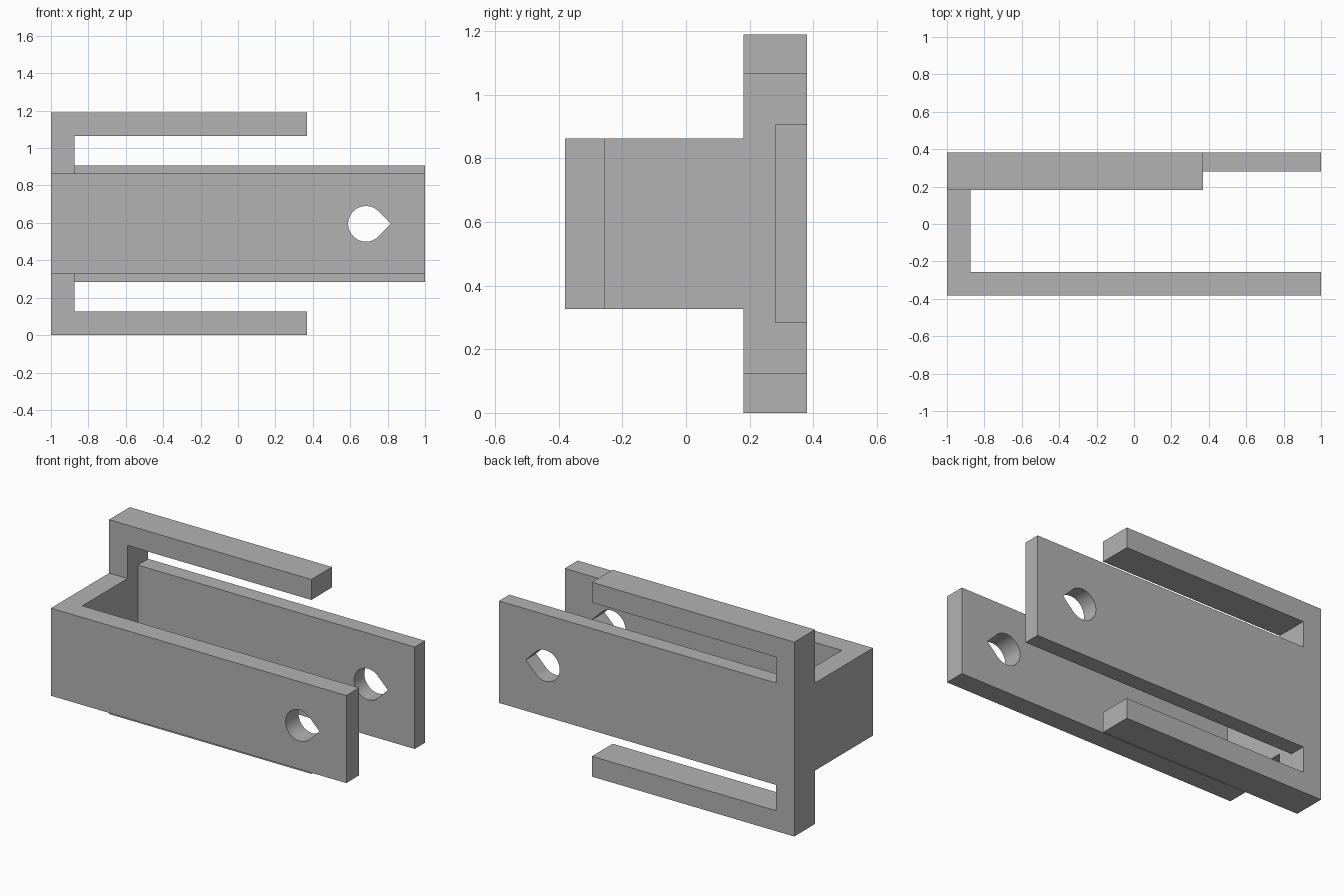
import bpy, bmesh, math

cube = bpy.data.objects.get("Cube")
if cube:
    bpy.data.objects.remove(cube, do_unlink=True)

grey = bpy.data.materials.new("plain_grey")
grey.use_nodes = True
grey.diffuse_color = (0.45, 0.45, 0.45, 1)
grey.node_tree.nodes["Principled BSDF"].inputs["Base Color"].default_value = grey.diffuse_color

HALF_Y = 0.381
WALL = 0.125
MID = 0.595          # height of the symmetry plane
INNER = -1 + WALL    # inner side of the end wall


def prism(name, outline, to_low, to_high):
    """Solid between two copies of a 2D outline."""
    bm = bmesh.new()
    low = [bm.verts.new(to_low(a, b)) for a, b in outline]
    high = [bm.verts.new(to_high(a, b)) for a, b in outline]
    bm.faces.new(low)
    bm.faces.new(high)
    n = len(outline)
    for i in range(n):
        j = (i + 1) % n
        bm.faces.new((low[i], low[j], high[j], high[i]))
    bmesh.ops.recalc_face_normals(bm, faces=bm.faces)
    mesh = bpy.data.meshes.new(name)
    bm.to_mesh(mesh)
    bm.free()
    mesh.materials.append(grey)
    obj = bpy.data.objects.new(name, mesh)
    bpy.context.collection.objects.link(obj)
    return obj


def along_y(name, outline, y0, y1):
    return prism(name, outline, lambda x, z: (x, y0, z), lambda x, z: (x, y1, z))


def along_z(name, outline, z0, z1):
    return prism(name, outline, lambda x, y: (x, y, z0), lambda x, y: (x, y, z1))


def combine(target, other, operation):
    mod = target.modifiers.new(operation.lower(), 'BOOLEAN')
    mod.operation = operation
    mod.solver = 'EXACT'
    mod.object = other
    bpy.context.view_layer.objects.active = target
    bpy.ops.object.modifier_apply(modifier=mod.name)
    bpy.data.objects.remove(other, do_unlink=True)


# Front plate and end wall, an L in plan reaching the back
front = -HALF_Y
bracket = along_z("clip_bracket", [
    (-1, front), (1, front), (1, front + WALL), (INNER, front + WALL),
    (INNER, HALF_Y), (-1, HALF_Y)], MID - 0.268, MID + 0.268)

# Upright with two side arms, a C in elevation
arm_end = 0.37
top = 2 * MID
arms = along_y("side_arms", [
    (-1, 0), (arm_end, 0), (arm_end, WALL), (INNER, WALL),
    (INNER, top - WALL), (arm_end, top - WALL), (arm_end, top), (-1, top)],
    HALF_Y - 0.2, HALF_Y)
combine(bracket, arms, 'UNION')

# Thin back plate
low, high = MID - 0.312, MID + 0.312
back = along_y("back_plate", [(-1, low), (1, low), (1, high), (-1, high)],
               HALF_Y - 0.1, HALF_Y)
combine(bracket, back, 'UNION')

# Teardrop hole through both plates, pointing to the open end
hole_x, radius, steps = 0.684, 0.095, 48
drop = [(hole_x + radius * math.sqrt(2), MID)]
for i in range(steps + 1):
    a = math.pi * (0.25 + 1.5 * i / steps)
    drop.append((hole_x + radius * math.cos(a), MID + radius * math.sin(a)))
cutter = along_y("hole_cutter", drop, -1, 1)
cutter.hide_render = True
combine(bracket, cutter, 'DIFFERENCE')

# Merge coplanar pieces and smooth the hole walls
bm = bmesh.new()
bm.from_mesh(bracket.data)
bmesh.ops.remove_doubles(bm, verts=bm.verts, dist=0.0001)
bmesh.ops.dissolve_limit(bm, angle_limit=0.01, verts=bm.verts, edges=bm.edges)
bm.to_mesh(bracket.data)
bm.free()
bpy.ops.object.select_all(action='DESELECT')
bracket.select_set(True)
bpy.context.view_layer.objects.active = bracket
bpy.ops.object.shade_smooth_by_angle(angle=math.radians(30))
